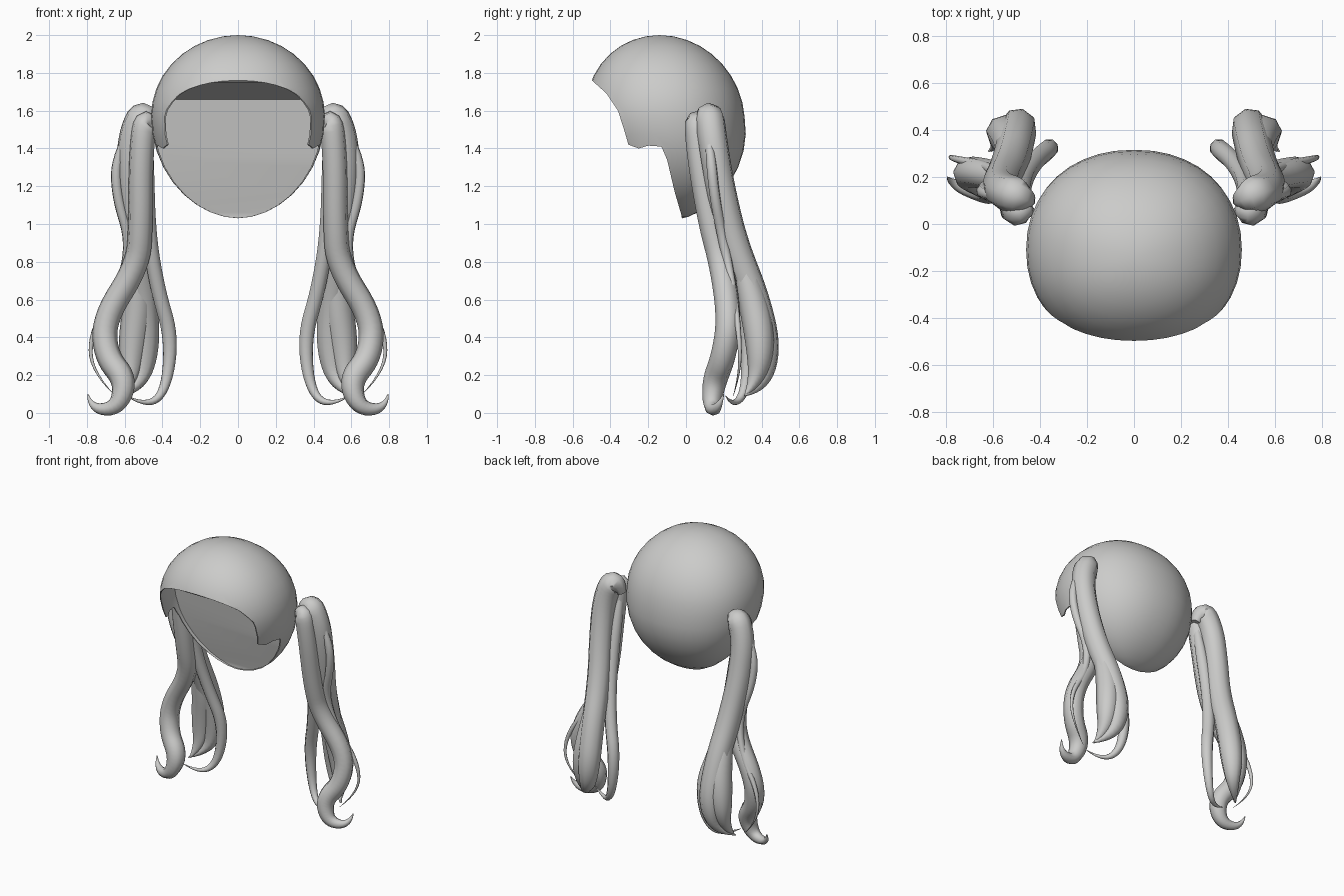
import bpy, bmesh, math

if "Cube" in bpy.data.objects:
    bpy.data.objects.remove(bpy.data.objects["Cube"])

grey = bpy.data.materials.new("soft grey")
grey.diffuse_color = (0.6, 0.6, 0.59, 1)
grey.use_nodes = True
grey.node_tree.nodes["Principled BSDF"].inputs["Base Color"].default_value = grey.diffuse_color


def add_mesh(name, bm):
    bmesh.ops.recalc_face_normals(bm, faces=bm.faces[:])
    mesh = bpy.data.meshes.new(name)
    bm.to_mesh(mesh)
    bm.free()
    ob = bpy.data.objects.new(name, mesh)
    bpy.context.collection.objects.link(ob)
    mesh.materials.append(grey)
    return ob


def activate(ob):
    bpy.ops.object.select_all(action='DESELECT')
    ob.select_set(True)
    bpy.context.view_layer.objects.active = ob


def boolean(ob, cutter, op):
    activate(ob)
    mod = ob.modifiers.new("cut", 'BOOLEAN')
    mod.object, mod.operation, mod.solver = cutter, op, 'EXACT'
    bpy.ops.object.modifier_apply(modifier=mod.name)
    bpy.data.objects.remove(cutter)


def head(name, k=1.0, n=40, rows=18):
    """Egg: round dome above the widest ring, bowl leaning back below."""
    bm = bmesh.new()
    loops = []
    for r in range(1, rows):
        t = -math.cos(math.pi * r / rows)
        if t > 0:
            z, cy = 1.57 + .43 * t, -.11 - .03 * t
            wide = deep = math.sqrt(1 - t * t)
        else:
            z, cy = 1.57 + .54 * t, -.11 - .09 * t
            wide, deep = (1 - t * t) ** .53, (1 - t * t) ** .72
        loop = []
        for i in range(n):
            a = 2 * math.pi * i / n
            c, d = math.cos(a), math.sin(a)
            x = .46 * wide * k * math.copysign(abs(c) ** .93, c)
            y = cy + .42 * deep * math.copysign(abs(d) ** .93, d)
            loop.append(bm.verts.new((x, y, z)))
        loops.append(loop)
    for lo, hi in zip(loops, loops[1:]):
        for i in range(n):
            j = (i + 1) % n
            bm.faces.new((lo[i], lo[j], hi[j], hi[i]))
    # Close the poles
    for loop, z, y in ((loops[0], 1.03, -.02), (loops[-1], 2.0, -.14)):
        pole = bm.verts.new((0, y, z))
        for i in range(n):
            bm.faces.new((loop[i], loop[(i + 1) % n], pole))
    return add_mesh(name, bm)


def prism(name, profile):
    bm = bmesh.new()
    a = [bm.verts.new((-.8, y, z)) for y, z in profile]
    b = [bm.verts.new((.8, y, z)) for y, z in profile]
    bm.faces.new(a)
    bm.faces.new(b)
    for i in range(len(a)):
        j = (i + 1) % len(a)
        bm.faces.new((a[i], a[j], b[j], b[i]))
    return add_mesh(name, bm)


# Cap with a hairline cut away and a hollow behind the face opening
cap = head("hair_cap")
hollow = head("hollow", .98)
boolean(hollow, prism("hollow_limit", [(-.8, 1.75), (-.46, 1.75), (-.11, 1.66),
                                       (-.07, 1.34), (-.01, 1.06), (-.01, .9),
                                       (-.8, .9)]), 'INTERSECT')
boolean(cap, hollow, 'DIFFERENCE')
boolean(cap, prism("hairline", [(-.8, 1.99), (-.5, 1.762), (-.42, 1.69), (-.36, 1.6),
                                (-.325, 1.49), (-.305, 1.42), (-.25, 1.4), (-.2, 1.415),
                                (-.13, 1.41), (-.1, 1.34), (-.06, 1.17),
                                (-.025, 1.05), (0, .9), (-.8, .9)]), 'DIFFERENCE')
activate(cap)
bpy.ops.object.shade_smooth_by_angle(angle=math.radians(35))


def lock(name, radius, taper, points, root=.4):
    """Mirrored pair of tubes, thin at the root and fading to a point over the last part."""
    for side, label in ((1, "right"), (-1, "left")):
        curve = bpy.data.curves.new(name, 'CURVE')
        curve.dimensions = '3D'
        curve.bevel_depth = radius
        curve.bevel_resolution = 2
        curve.use_fill_caps = True
        sp = curve.splines.new('NURBS')
        last = len(points) - 1
        sp.points.add(last)
        for i, (x, y, z) in enumerate(points):
            sp.points[i].co = (x * side, y, z, 1)
            sp.points[i].radius = root if i == 0 else max(.04, min(1, (last - i) / taper))
        sp.order_u = 3
        sp.use_endpoint_u = True
        sp.resolution_u = 6
        curve.materials.append(grey)
        ob = bpy.data.objects.new(f"{label}_{name}", curve)
        bpy.context.collection.objects.link(ob)
        activate(ob)
        bpy.ops.object.convert(target='MESH')
        bpy.ops.object.shade_smooth_by_angle(angle=math.radians(60))


# Pigtail locks, from the root at the cap to the curled tip
lock("front_lock", .066, 3, [(.45, .06, 1.5), (.49, .05, 1.6), (.515, .07, 1.35),
                             (.515, .13, 1.0), (.53, .19, .78), (.71, .23, .5),
                             (.7, .2, .3), (.59, .15, .17), (.64, .13, .02),
                             (.78, .17, .02), (.795, .2, .1)])
lock("back_lock", .08, 2, [(.45, .1, 1.5), (.49, .12, 1.62), (.565, .14, 1.45),
                           (.565, .18, 1.2), (.53, .25, .9), (.5, .37, .6),
                           (.49, .43, .33), (.52, .4, .14), (.62, .31, .09)])
lock("back_lock_fold", .08, 2, [(.53, .26, .9), (.52, .35, .63), (.56, .4, .35),
                                (.57, .37, .16), (.61, .31, .09)], .5)
lock("inner_lock", .042, 3, [(.47, .07, 1.53), (.485, .1, 1.35), (.475, .19, .95),
                             (.425, .27, .65), (.35, .33, .4), (.38, .32, .12),
                             (.48, .25, .03), (.59, .21, .09)])
lock("outer_lock", .028, 4, [(.55, .11, 1.55), (.645, .13, 1.37), (.645, .15, 1.15),
                             (.565, .2, .9), (.63, .25, .65), (.78, .28, .43),
                             (.78, .29, .22), (.65, .25, .09)])
